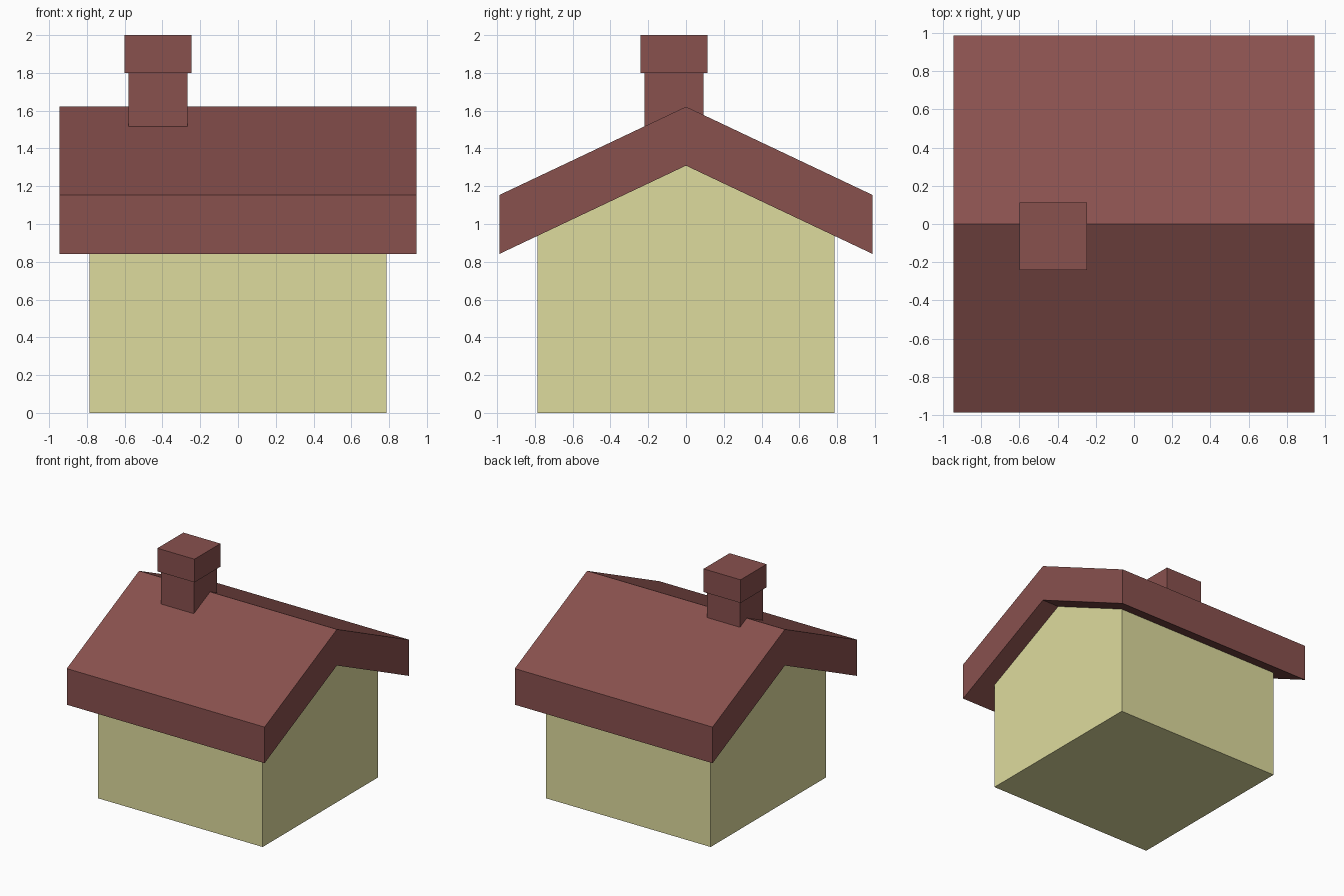
import bpy

if "Cube" in bpy.data.objects:
    bpy.data.objects.remove(bpy.data.objects["Cube"])

def material(name, rgb):
    m = bpy.data.materials.new(name)
    m.diffuse_color = (*rgb, 1)
    m.use_nodes = True
    m.node_tree.nodes["Principled BSDF"].inputs["Base Color"].default_value = m.diffuse_color
    return m

RED = material("brick_red", (0.25, 0.082, 0.076))
CREAM = material("cream", (0.73, 0.71, 0.34))

def prism(name, profile, half_x, mat):
    """Extrude a closed (y, z) profile along x, centred on x = 0."""
    n = len(profile)
    verts = [(x, y, z) for x in (-half_x, half_x) for y, z in profile]
    faces = [tuple(reversed(range(n))), tuple(range(n, 2 * n))]
    faces += [(i, (i + 1) % n, n + (i + 1) % n, n + i) for i in range(n)]
    me = bpy.data.meshes.new(name)
    me.from_pydata(verts, [], faces)
    me.materials.append(mat)
    ob = bpy.data.objects.new(name, me)
    bpy.context.collection.objects.link(ob)
    return ob

def block(name, x, y, half, z0, z1, mat):
    ob = prism(name, [(-half, z0), (half, z0), (half, z1), (-half, z1)], half, mat)
    ob.location = (x, y, 0)

EAVE_Y, EAVE_Z, RIDGE_Z, THICK = 0.987, 0.842, 1.309, 0.312
WALL = 0.787
wall_top = RIDGE_Z - (RIDGE_Z - EAVE_Z) * WALL / EAVE_Y

# Walls with gable ends
prism("walls", [(-WALL, 0), (WALL, 0), (WALL, wall_top), (0, RIDGE_Z), (-WALL, wall_top)], WALL, CREAM)

# Thick overhanging roof
prism("roof", [(-EAVE_Y, EAVE_Z), (0, RIDGE_Z), (EAVE_Y, EAVE_Z),
               (EAVE_Y, EAVE_Z + THICK), (0, RIDGE_Z + THICK), (-EAVE_Y, EAVE_Z + THICK)], 0.945, RED)

# Chimney stack and its wider cap
block("chimney_stack", -0.424, -0.064, 0.157, 1.42, 1.8, RED)
block("chimney_cap", -0.424, -0.064, 0.177, 1.8, 2.0, RED)
